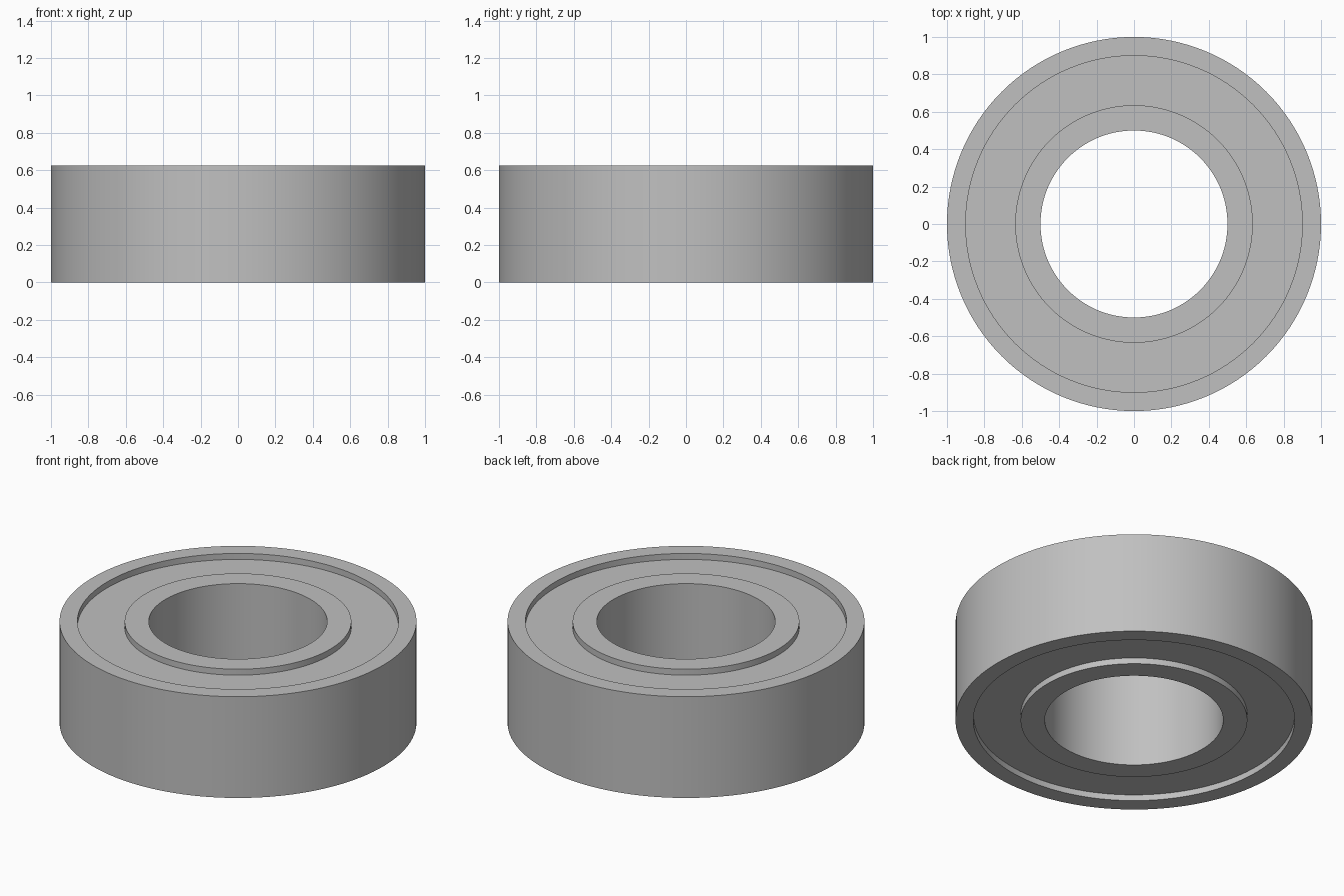
import bpy
import math

cube = bpy.data.objects.get("Cube")
if cube:
    bpy.data.objects.remove(cube, do_unlink=True)

SEGMENTS = 128
HEIGHT = 0.626
RECESS = 0.037

# Brushed steel colour shared by every part
steel = bpy.data.materials.new("steel_grey")
steel.use_nodes = True
colour = (0.53, 0.53, 0.53, 1)
steel.diffuse_color = colour
steel.node_tree.nodes["Principled BSDF"].inputs["Base Color"].default_value = colour


def lathe(name, profile):
    """Revolve an open or closed (radius, z) profile about the z axis."""
    count = len(profile)
    verts = []
    for i in range(SEGMENTS):
        a = math.tau * i / SEGMENTS
        verts += [(r * math.cos(a), r * math.sin(a), z) for r, z in profile]
    faces = []
    for i in range(SEGMENTS):
        here, there = i * count, (i + 1) % SEGMENTS * count
        for j in range(count):
            k = (j + 1) % count
            faces.append((here + j, there + j, there + k, here + k))
    mesh = bpy.data.meshes.new(name)
    mesh.from_pydata(verts, [], faces)
    mesh.materials.append(steel)
    obj = bpy.data.objects.new(name, mesh)
    bpy.context.collection.objects.link(obj)
    bpy.ops.object.select_all(action="DESELECT")
    obj.select_set(True)
    bpy.context.view_layer.objects.active = obj
    bpy.ops.object.shade_smooth_by_angle(angle=math.radians(30))
    return obj


# One solid section: inner race, recessed shields on both sides, outer race
BORE, INNER_RACE, OUTER_RACE, RIM = 0.5, 0.635, 0.9, 1.0
lower = [(BORE, 0), (INNER_RACE, 0), (INNER_RACE, RECESS),
         (OUTER_RACE, RECESS), (OUTER_RACE, 0), (RIM, 0)]
upper = [(r, HEIGHT - z) for r, z in reversed(lower)]
lathe("ring_bearing", lower + upper)
